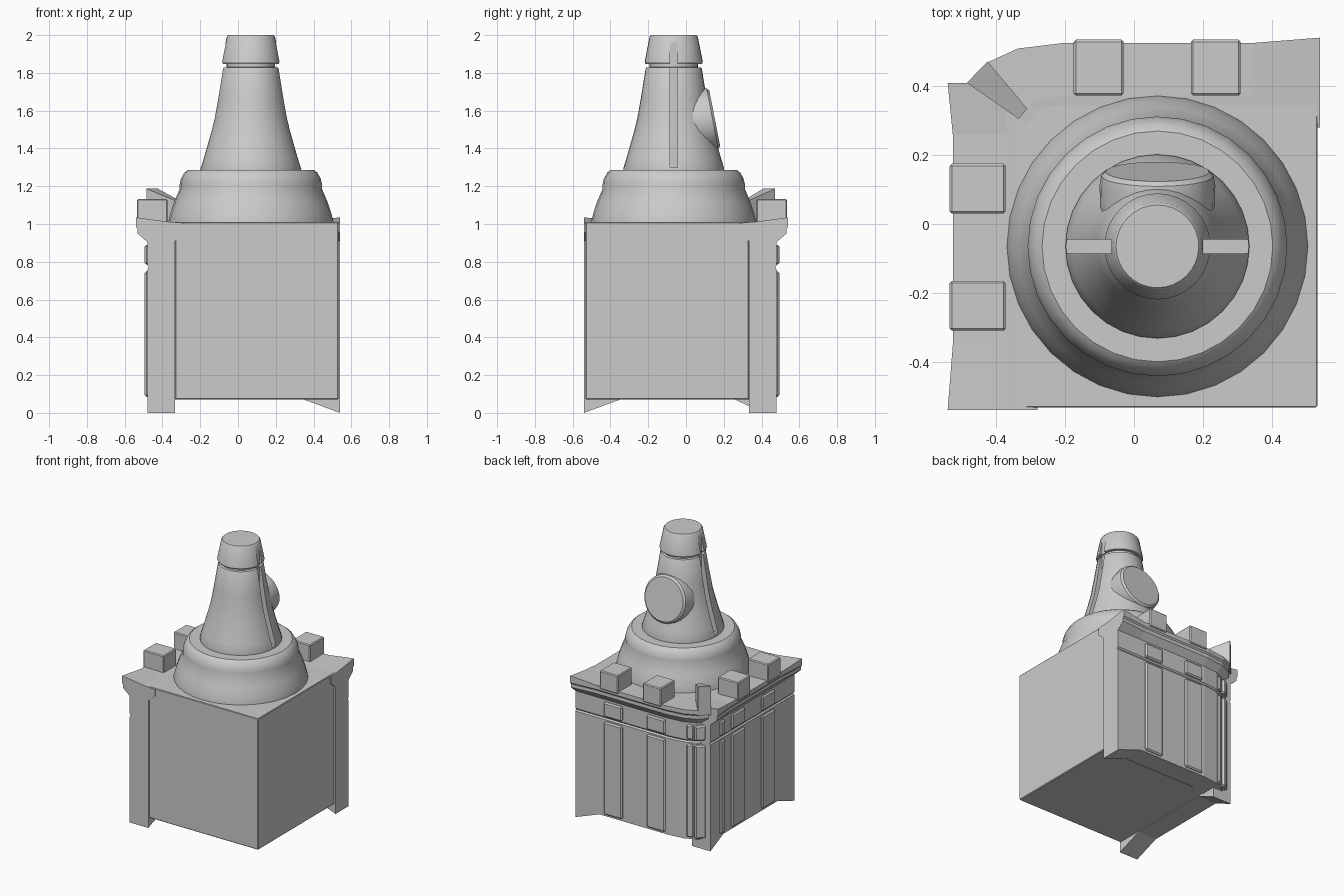
import bpy, bmesh, math
from mathutils import Vector, Matrix

if "Cube" in bpy.data.objects:
    bpy.data.objects.remove(bpy.data.objects["Cube"])

CX, CY = 0.068, -0.065      # axis of the turned centre part


def finish(name, bm, bevel=0.0, smooth=False):
    bmesh.ops.remove_doubles(bm, verts=bm.verts, dist=1e-5)
    bmesh.ops.recalc_face_normals(bm, faces=bm.faces)
    me = bpy.data.meshes.new(name)
    bm.to_mesh(me)
    bm.free()
    ob = bpy.data.objects.new(name, me)
    bpy.context.collection.objects.link(ob)
    bpy.context.view_layer.objects.active = ob
    bpy.ops.object.select_all(action='DESELECT')
    ob.select_set(True)
    if bevel:
        m = ob.modifiers.new("bevel", 'BEVEL')
        m.width = bevel
        m.segments = 1
    if smooth:
        bpy.ops.object.shade_smooth_by_angle(angle=math.radians(28))
    return ob


def loft(name, rings, bevel=0.0, closed=False, smooth=False):
    """Skin equal rings of points; cap the ends unless the loft is closed."""
    bm = bmesh.new()
    vs = [[bm.verts.new(p) for p in r] for r in rings]
    n = len(vs[0])
    for a, b in zip(vs, vs[1:]):
        for i in range(n):
            j = (i + 1) % n
            bm.faces.new((a[i], a[j], b[j], b[i]))
    bm.faces.new(vs[0])
    bm.faces.new(vs[-1])
    return finish(name, bm, bevel, smooth)


def prism(name, pts, z0, tops, bevel=0.0):
    return loft(name, [[(x, y, z0) for x, y in pts],
                       [(x, y, t) for (x, y), t in zip(pts, tops)]], bevel)


def box(name, x0, x1, y0, y1, z0, z1, bevel=0.0):
    return prism(name, [(x0, y0), (x1, y0), (x1, y1), (x0, y1)], z0, [z1] * 4, bevel)


def lathe(name, prof, n=32):
    rings = [[(CX + r * math.cos(2 * math.pi * i / n),
               CY + r * math.sin(2 * math.pi * i / n), z) for i in range(n)]
             for r, z in prof]
    return loft(name, rings, smooth=True)


def wall(name, stations):
    """Sweep the wall and cornice section; station = origin, outward dir, flare 0..1."""
    rings = []
    for (ox, oy), (dx, dy), f in stations:
        e = 0.015 * f
        zb = 0.07 * (1 - f)
        prof = [(.333, zb), (.48, zb), (.48, .76), (.472, .77), (.48, .78),
                (.48, .905), (.518 + e, .95), (.518 + e, .975), (.526 + e, .985),
                (.526 + e, 1.015 + .02 * f), (.37, 1.012), (.28, 1.005),
                (.28, .955), (.333, .91)]
        rings.append([(ox + dx * (u - .37), oy + dy * (u - .37), z) for u, z in prof])
    return loft(name, rings)


def pilaster(name, x, y, ang, w, z0, z1, out=0.014):
    """Raised strip on a wall, facing the given heading."""
    d = Vector((math.cos(ang), math.sin(ang)))
    t = Vector((-d.y, d.x)) * w / 2
    c = Vector((x, y))
    pts = [c - d * .03 - t, c + d * out - t, c + d * out + t, c - d * .03 + t]
    return prism(name, [tuple(p) for p in pts], z0, [z1] * 4, 0.009)


# Central block
box("block", -.333, .533, -.533, .333, .07, 1.01, 0.005)
# Top deck out to the inner cornice line
box("deck", -.37, .53, -.53, .37, .95, 1.01)

# Two walls with flared ends; the back one curves round the corner
wall("left_wall", [((-.37, y), (-1, 0), f) for y, f in
                   ((-.54, 1), (-.35, 0), (.26, 0), (.41, 1))])
wall("back_wall", [((.54, .37), (0, 1), 1), ((.35, .37), (0, 1), 0),
                   ((-.20, .37), (0, 1), 0), ((-.25, .365), (-.56, .925), 0),
                   ((-.30, .35), (-.81, .76), 0), ((-.335, .305), (-.90, .72), 0)])

# Battlement blocks with matching pilasters underneath
for i, a in enumerate((-.103, .2375)):
    box(f"back_merlon_{i}", a - .072, a + .072, .373, .535, 1.0, 1.132, 0.006)
    box(f"left_merlon_{i}", -.535, -.373, -a - .072, -a + .072, 1.0, 1.132, 0.006)
    for part, z0, z1 in (("pilaster", .085, .75), ("pilaster_head", .785, .89)):
        pilaster(f"back_{part}_{i}", a, .48, math.pi / 2, .145, z0, z1)
        pilaster(f"left_{part}_{i}", -.48, -a, math.pi, .145, z0, z1)

# Corner battlement and ribs
prism("corner_merlon", [(-.485, .41), (-.335, .305), (-.31, .335), (-.425, .472)],
      .98, [1.187, 1.125, 1.125, 1.187])
for part, z0, z1 in (("rib", .085, .75), ("rib_head", .785, .89)):
    pilaster(f"corner_{part}", -.405, .42, math.radians(135), .075, z0, z1, .025)
    pilaster(f"back_corner_{part}", -.35, .45, math.radians(113), .05, z0, z1)
    pilaster(f"left_corner_{part}", -.48, .28, math.pi, .05, z0, z1)

# Turned drum
lathe("drum", [(.437, 1.0), (.437, 1.012), (.425, 1.06), (.405, 1.12), (.377, 1.185),
               (.377, 1.21), (.37, 1.24), (.352, 1.272), (.335, 1.285), (.2, 1.285)])

# Tapered spire with a grooved cap
spire = lathe("spire", [(.265, 1.275), (.267, 1.295), (.25, 1.35), (.23, 1.42), (.21, 1.49),
                        (.193, 1.56), (.175, 1.66), (.149, 1.822), (.145, 1.828),
                        (.128, 1.83), (.128, 1.848), (.15, 1.848), (.154, 1.858),
                        (.128, 1.99), (.12, 2.0)])

# Vertical slots on both sides of the spire
for s in (-1, 1):
    xs = sorted((CX + s * .133, CX + s * .4))
    cut = box("slot_cutter", xs[0], xs[1], CY - .02, CY + .02, 1.3, 2.1)
    cut.hide_render = True
    m = spire.modifiers.new("slot", 'BOOLEAN')
    m.operation = 'DIFFERENCE'
    m.solver = 'EXACT'
    m.object = cut
    bpy.context.view_layer.objects.active = spire
    bpy.ops.object.modifier_apply(modifier=m.name)
    bpy.data.objects.remove(cut)
bpy.ops.object.select_all(action='DESELECT')
spire.select_set(True)
bpy.ops.object.shade_smooth_by_angle(angle=math.radians(28))

# Tilted round plug on the back of the spire
tilt = Matrix.Translation((CX, .152, 1.56)) @ Matrix.Rotation(math.radians(-79), 4, 'X')
rings = [[tilt @ Vector((r * math.cos(k * math.pi / 12), r * math.sin(k * math.pi / 12), h))
          for k in range(24)]
         for r, h in ((.165, -.16), (.168, -.04), (.163, -.012), (.15, 0))]
loft("round_plug", rings, smooth=True)
